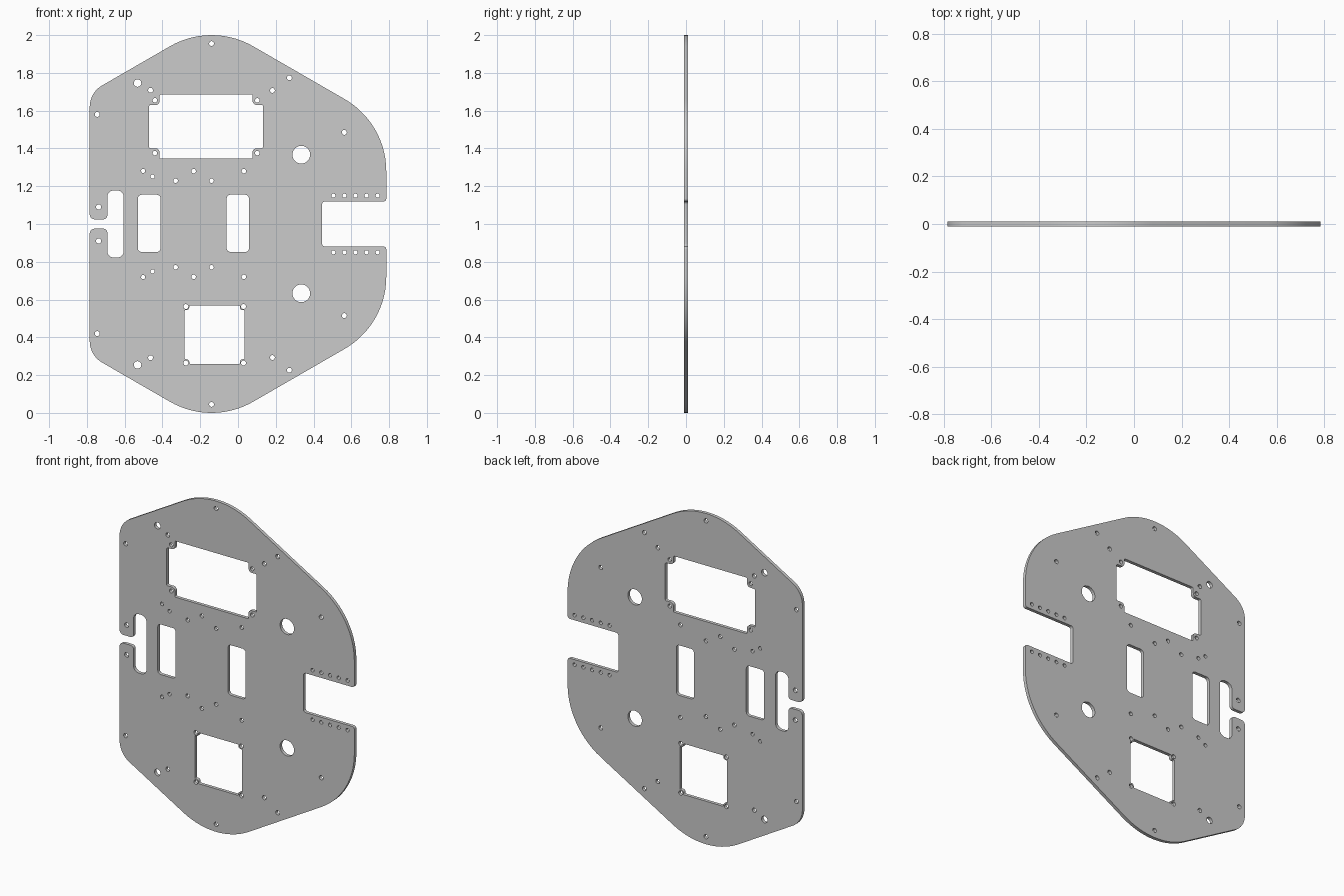
import bpy, bmesh, math
from mathutils import Vector

if "Cube" in bpy.data.objects:
    bpy.data.objects.remove(bpy.data.objects["Cube"])

THICK = 0.02
MID = 1.0          # the plate is mirrored about z = 1


def fillet(points):
    """Turn (x, z, radius) corners into a rounded closed outline."""
    out = []
    n = len(points)
    for i, (x, z, r) in enumerate(points):
        p = Vector((x, z))
        a = (Vector(points[i - 1][:2]) - p).normalized()
        b = (Vector(points[(i + 1) % n][:2]) - p).normalized()
        half = a.angle(b) / 2
        t = r / math.tan(half)
        c = p + (a + b).normalized() * (r / math.sin(half))
        s, e = p + a * t - c, p + b * t - c
        a0 = math.atan2(s.y, s.x)
        turn = (math.atan2(e.y, e.x) - a0 + math.pi) % (2 * math.pi) - math.pi
        steps = max(4, int(abs(turn) / math.radians(4 if r > 0.05 else 12)))
        for k in range(steps + 1):
            ang = a0 + turn * k / steps
            out.append((c.x + r * math.cos(ang), c.y + r * math.sin(ang)))
    return out


def circle(x, z, r):
    n = 32 if r > 0.03 else 20
    return [(x + r * math.cos(2 * math.pi * k / n),
             z + r * math.sin(2 * math.pi * k / n)) for k in range(n)]


def rect(x0, x1, z0, z1, r):
    return fillet([(x0, z0, r), (x1, z0, r), (x1, z1, r), (x0, z1, r)])


def eared_window(x0, x1, z0, z1, e, r):
    """Rectangular opening with a screw ear left standing in each corner."""
    s = r * 0.3
    return fillet([
        (x0 + e, z0, s), (x1 - e, z0, s), (x1 - e, z0 + e, r), (x1, z0 + e, s),
        (x1, z1 - e, s), (x1 - e, z1 - e, r), (x1 - e, z1, s), (x0 + e, z1, s),
        (x0 + e, z1 - e, r), (x0, z1 - e, s), (x0, z0 + e, s), (x0 + e, z0 + e, r)])


# Outer outline: upper half from the right notch round to the left slot
W, APEX_X, APEX_Z, R = 0.785, -0.14, 2.068, 0.44
slope = math.tan(math.radians(30))
upper = [
    (0.445, 1.119, 0.015), (W, 1.119, 0.015),
    (W, APEX_Z - slope * (W - APEX_X), R),
    (APEX_X, APEX_Z, R),
    (-W, APEX_Z - slope * (W + APEX_X), 0.13),
    (-W, 1.025, 0.025), (-0.692, 1.025, 0.02),
    (-0.692, 1.178, 0.035), (-0.605, 1.178, 0.035)]
lower = [(x, 2 * MID - z, r) for x, z, r in reversed(upper)]
loops = [fillet(upper + lower)]

# Large openings
loops.append(rect(-0.53, -0.41, 0.852, 1.155, 0.02))
loops.append(rect(-0.06, 0.058, 0.852, 1.155, 0.02))
loops.append(eared_window(-0.47, 0.132, 1.346, 1.685, 0.055, 0.022))
loops.append(eared_window(-0.282, 0.034, 0.26, 0.568, 0.024, 0.014))

# Window screw holes
for x in (-0.44, 0.102):
    for z in (1.375, 1.655):
        loops.append(circle(x, z, 0.012))
for x in (-0.276, 0.029):
    for z in (0.264, 0.563):
        loops.append(circle(x, z, 0.013))

# Holes mirrored between the upper and lower half
holes = [
    (0.335, 1.367, 0.047), (-0.532, 1.746, 0.020),
    (-0.14, 1.955, 0.013), (-0.463, 1.708, 0.013), (0.272, 1.774, 0.013),
    (0.182, 1.707, 0.013), (-0.745, 1.58, 0.013), (0.563, 1.485, 0.013),
    (-0.502, 1.281, 0.011), (-0.452, 1.251, 0.011), (-0.33, 1.229, 0.012),
    (-0.235, 1.28, 0.012), (-0.14, 1.229, 0.012), (0.031, 1.28, 0.012),
    (-0.738, 1.09, 0.014)]
holes += [(0.505 + 0.0585 * i, 1.15, 0.011) for i in range(5)]
for x, z, r in holes:
    loops.append(circle(x, z, r))
    loops.append(circle(x, 2 * MID - z, r))

# Filled, extruded curve becomes the plate
curve = bpy.data.curves.new("plate_profile", 'CURVE')
curve.dimensions = '2D'
curve.fill_mode = 'BOTH'
curve.extrude = THICK / 2
for pts in loops:
    sp = curve.splines.new('POLY')
    sp.points.add(len(pts) - 1)
    for q, (x, z) in zip(sp.points, pts):
        q.co = (x, z, 0, 1)
    sp.use_cyclic_u = True
plate = bpy.data.objects.new("chassis_plate", curve)
plate.rotation_euler = (math.pi / 2, 0, 0)
bpy.context.collection.objects.link(plate)
bpy.context.view_layer.objects.active = plate
plate.select_set(True)
bpy.ops.object.convert(target='MESH')
plate = bpy.context.object

# Weld the faces to the rim, then shade
bm = bmesh.new()
bm.from_mesh(plate.data)
bmesh.ops.remove_doubles(bm, verts=bm.verts, dist=0.0002)
bmesh.ops.recalc_face_normals(bm, faces=bm.faces)
bm.to_mesh(plate.data)
bm.free()
bpy.ops.object.transform_apply(location=False, rotation=True, scale=False)
bpy.ops.object.shade_smooth_by_angle(angle=math.radians(30))
